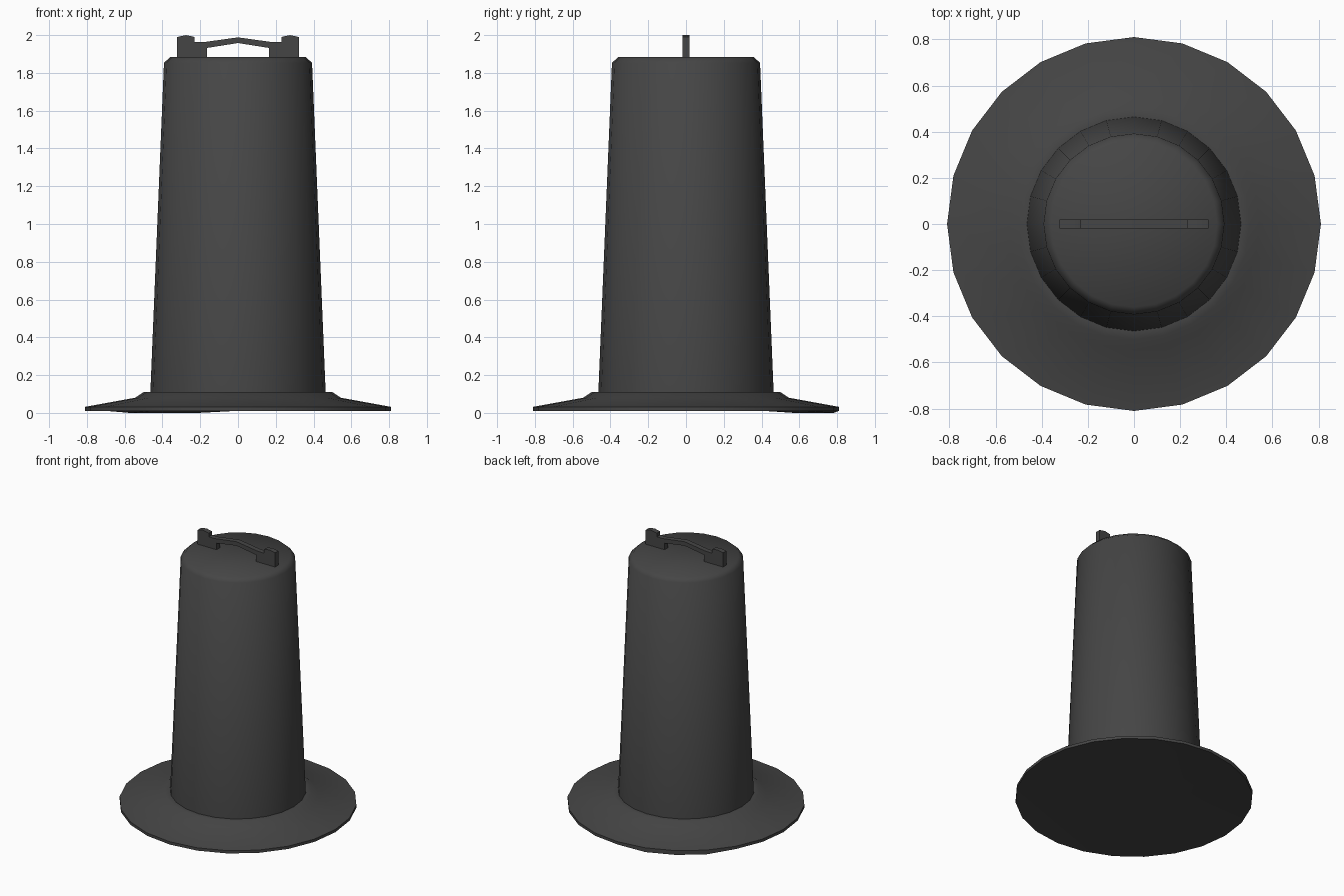
import bpy, bmesh, math

if "Cube" in bpy.data.objects:
    bpy.data.objects.remove(bpy.data.objects["Cube"])

SIDES = 24
mat = bpy.data.materials.new("dark_rubber")
mat.diffuse_color = (0.06, 0.06, 0.06, 1)
mat.use_nodes = True
mat.node_tree.nodes["Principled BSDF"].inputs["Base Color"].default_value = mat.diffuse_color


def make_object(name, bm, smooth_angle):
    bmesh.ops.recalc_face_normals(bm, faces=bm.faces)
    mesh = bpy.data.meshes.new(name)
    bm.to_mesh(mesh)
    bm.free()
    mesh.materials.append(mat)
    obj = bpy.data.objects.new(name, mesh)
    bpy.context.collection.objects.link(obj)
    bpy.ops.object.select_all(action='DESELECT')
    bpy.context.view_layer.objects.active = obj
    obj.select_set(True)
    bpy.ops.object.shade_smooth_by_angle(angle=math.radians(smooth_angle))
    return obj


def lathe(name, profile, sagging, hollow_z):
    """Revolve (radius, z) points around z; part of the first ring sags to the ground."""
    bm = bmesh.new()
    rings = []
    for level, (r, z) in enumerate(profile):
        ring = []
        for i in range(SIDES):
            a = math.tau * i / SIDES
            height = 0 if level == 0 and i in sagging else z
            ring.append(bm.verts.new((r * math.cos(a), r * math.sin(a), height)))
        rings.append(ring)
    for low, high in zip(rings, rings[1:]):
        for i in range(SIDES):
            j = (i + 1) % SIDES
            bm.faces.new((low[i], low[j], high[j], high[i]))
    bm.faces.new(rings[-1])
    # slightly dished underside
    centre = bm.verts.new((0, 0, hollow_z))
    for i in range(SIDES):
        bm.faces.new((rings[0][(i + 1) % SIDES], rings[0][i], centre))
    return make_object(name, bm, 50)


# Wide foot flange, tapered column and bevelled top in one revolved shell;
# the flange rim droops a little at the back left
lathe("flanged_body",
      [(0.81, 0.011), (0.81, 0.032), (0.545, 0.08), (0.5, 0.11),
       (0.464, 0.11), (0.392, 1.853), (0.36, 1.883)],
      sagging=(7, 8, 9), hollow_z=0.05)

# Carry handle: right half of the outline, mirrored, then extruded in y
right_half = [(0, 1.988), (0.18, 1.963), (0.229, 1.963), (0.229, 1.99), (0.275, 2.0),
              (0.322, 1.99), (0.322, 1.883), (0.165, 1.883), (0.165, 1.932), (0, 1.958)]
outline = right_half + [(-x, z) for x, z in reversed(right_half[1:-1])]
bm = bmesh.new()
face = bm.faces.new([bm.verts.new((x, -0.019, z)) for x, z in outline])
extruded = bmesh.ops.extrude_face_region(bm, geom=[face], use_keep_orig=True)
bmesh.ops.translate(bm, vec=(0, 0.038, 0),
                    verts=[g for g in extruded["geom"] if isinstance(g, bmesh.types.BMVert)])
make_object("top_handle", bm, 30)
